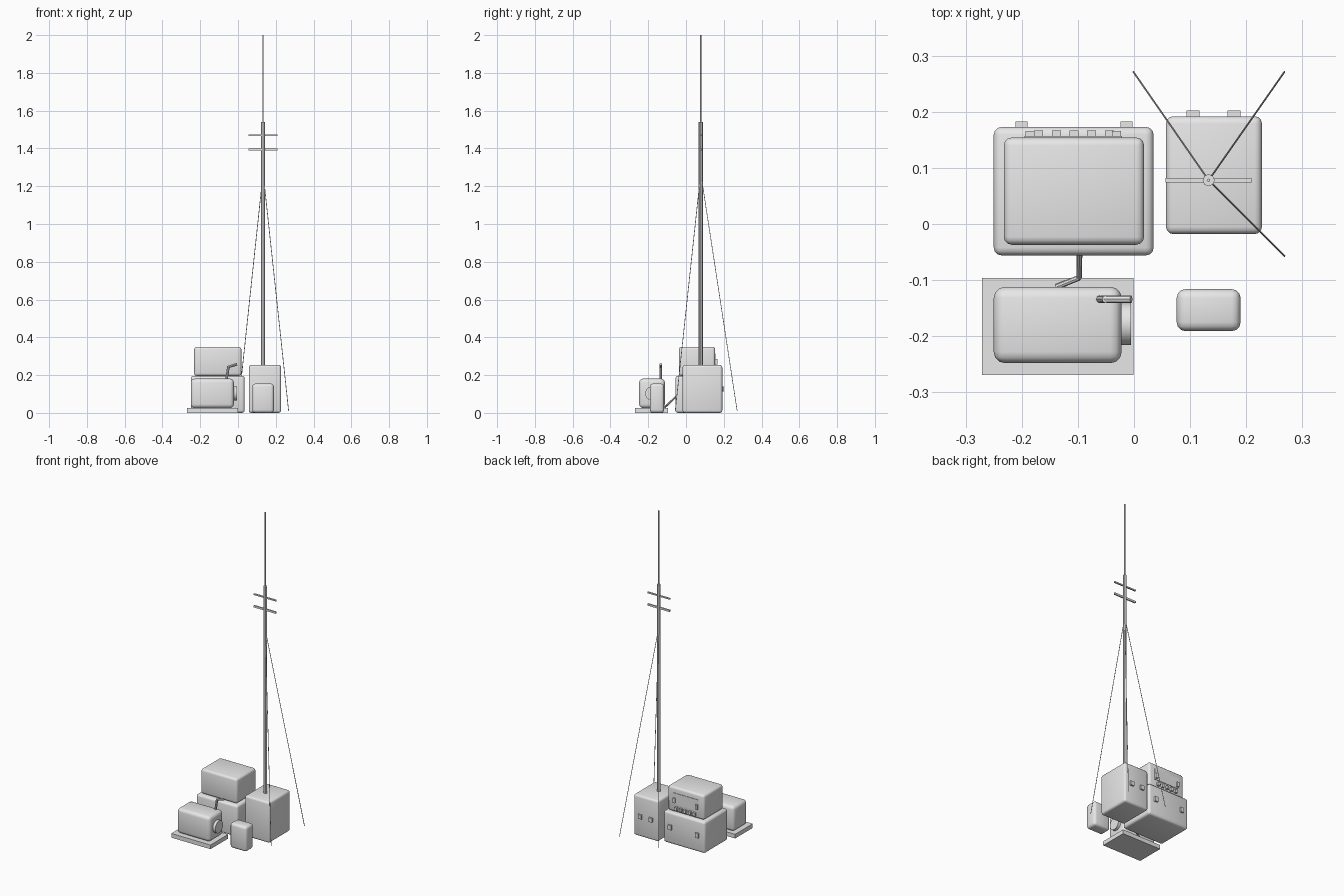
import bpy
from mathutils import Vector

if "Cube" in bpy.data.objects:
    bpy.data.objects.remove(bpy.data.objects["Cube"])

mat = bpy.data.materials.new("plain grey")
mat.diffuse_color = (0.8, 0.8, 0.8, 1)
mat.use_nodes = True
mat.node_tree.nodes["Principled BSDF"].inputs["Base Color"].default_value = mat.diffuse_color


def finish(o, name, smooth=True):
    o.name = name
    o.data.materials.append(mat)
    if smooth:
        bpy.ops.object.select_all(action='DESELECT')
        o.select_set(True)
        bpy.context.view_layer.objects.active = o
        bpy.ops.object.shade_smooth_by_angle(angle=0.6)
    return o


def box(name, x, y, z, bevel=0.0):
    """Box from (min, max) ranges, with optional rounded edges."""
    bpy.ops.mesh.primitive_cube_add(size=1)
    o = bpy.context.object
    lo, hi = Vector((x[0], y[0], z[0])), Vector((x[1], y[1], z[1]))
    for v in o.data.vertices:
        v.co = [(a + b) / 2 + c * (b - a) for a, b, c in zip(lo, hi, v.co)]
    if bevel:
        m = o.modifiers.new("rounded", 'BEVEL')
        m.width, m.segments = bevel, 3
        bpy.ops.object.modifier_apply(modifier=m.name)
    return finish(o, name, bool(bevel))


def rod(name, a, b, r, sides=8):
    """Cylinder between two points."""
    a, b = Vector(a), Vector(b)
    bpy.ops.mesh.primitive_cylinder_add(vertices=sides, radius=r, depth=(b - a).length)
    o = bpy.context.object
    o.location = (a + b) / 2
    o.rotation_mode = 'QUATERNION'
    o.rotation_quaternion = (b - a).to_track_quat('Z', 'Y')
    return finish(o, name, sides > 12)


# stacked cases
box("lower_case", (-.25, .035), (-.056, .173), (0, .196), .014)
box("upper_case", (-.232, .018), (-.037, .154), (.196, .35), .014)
for i, x in enumerate((-.2005, -.0135)):
    box(f"lower_case_latch_{i}", (x - .011, x + .011), (.165, .183), (.09, .12))

# control panel, handles and knobs on the back of the upper case
box("control_panel", (-.195, -.021), (.15, .157), (.247, .315))
for i, x in enumerate((-.185, -.031)):
    box(f"panel_handle_{i}", (x - .008, x + .008), (.152, .166), (.256, .286))
for i in range(5):
    x = -.107 + (i - 2) * .0315
    box(f"panel_knob_{i}", (x - .008, x + .008), (.15, .167), (.212, .232))

# mast case
box("mast_case", (.057, .228), (-.018, .192), (0, .254), .013)
for i, x in enumerate((.1055, .1785)):
    box(f"mast_case_latch_{i}", (x - .0115, x + .0115), (.185, .202), (.114, .14))

# fuel can
box("fuel_can", (.076, .19), (-.191, -.116), (0, .155), .016)

# generator
box("generator_base", (-.271, -.001), (-.269, -.096), (0, .026))
box("generator_body", (-.25, -.022), (-.248, -.112), (.026, .181), .02)
rod("generator_cover", (-.03, -.178, .103), (-.005, -.178, .103), .038, 24)
rod("exhaust_riser", (-.062, -.134, .17), (-.05, -.134, .248), .007)
rod("exhaust_outlet", (-.052, -.134, .243), (-.005, -.134, .258), .007)

# power cable
cable = [(-.138, -.112, .03), (-.098, -.096, .045), (-.097, -.05, .09)]
for i in range(2):
    rod(f"power_cable_{i}", cable[i], cable[i + 1], .005)

# antenna mast, whip and cross arms
mx, my = .133, .078
rod("mast", (mx, my, .24), (mx, my, 1.54), .0108, 8)
rod("whip_antenna", (mx, my, 1.53), (mx, my, 2), .003, 6)
for i, (z, h) in enumerate(((1.395, .006), (1.47, .004))):
    box(f"cross_arm_{i}", (.056, .209), (my - .004, my + .004), (z - h, z + h))

# guy wires
for i, (x, y) in enumerate(((-.001, .271), (.268, .271), (.268, -.057))):
    rod(f"guy_wire_{i}", (mx, my, 1.27), (x, y, .01), .0018, 6)
